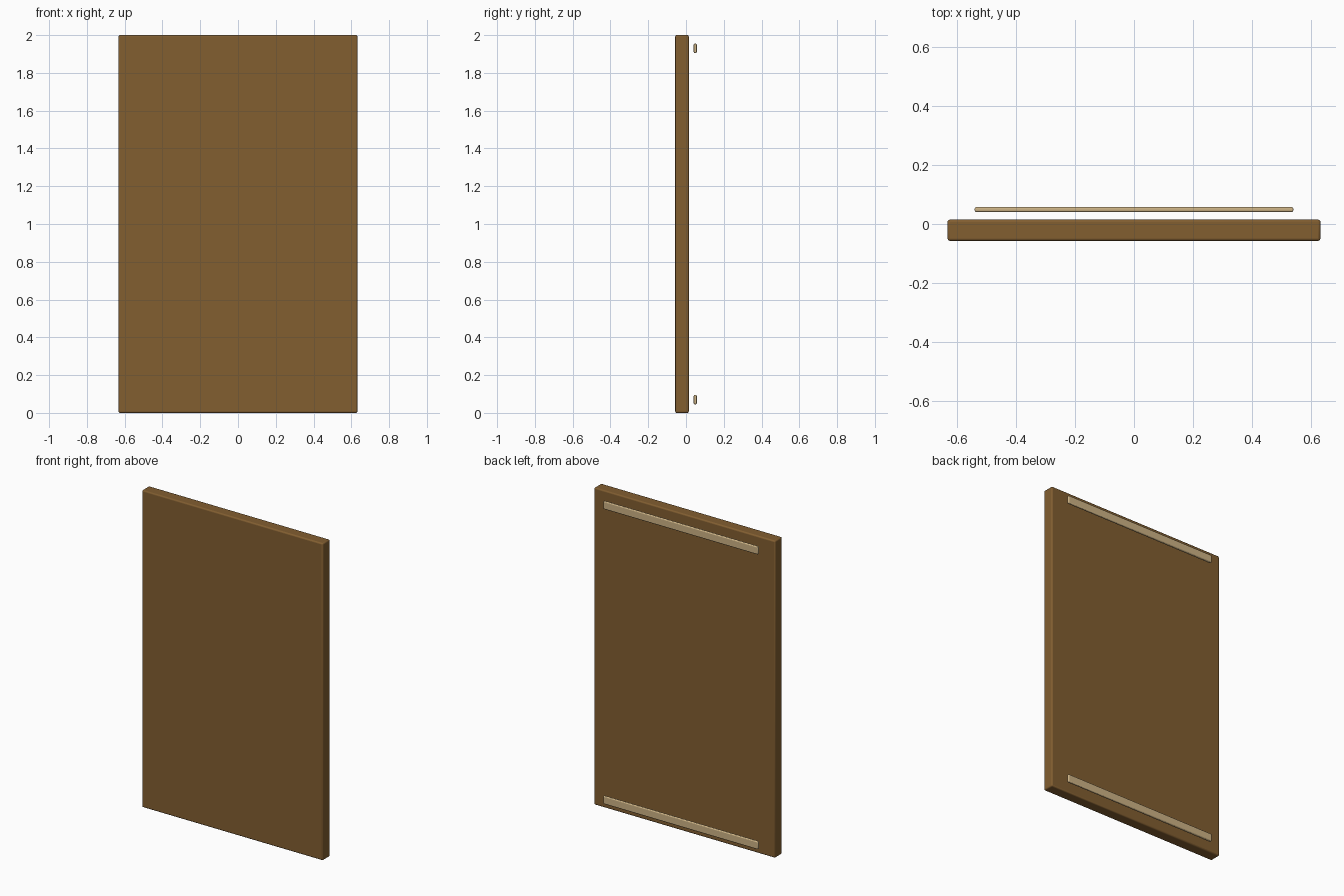
import bpy

# Clear the default cube
if "Cube" in bpy.data.objects:
    bpy.data.objects.remove(bpy.data.objects["Cube"], do_unlink=True)


def make_material(name, rgb):
    mat = bpy.data.materials.new(name)
    mat.use_nodes = True
    mat.diffuse_color = (*rgb, 1)
    bsdf = mat.node_tree.nodes["Principled BSDF"]
    bsdf.inputs["Base Color"].default_value = (*rgb, 1)
    bsdf.inputs["Roughness"].default_value = 0.7
    return mat


def rounded_box(name, size, centre, bevel, mat):
    bpy.ops.mesh.primitive_cube_add(size=1, location=centre)
    ob = bpy.context.object
    ob.name = name
    ob.scale = size
    bpy.ops.object.transform_apply(location=False, rotation=False, scale=True)
    ob.data.materials.append(mat)
    mod = ob.modifiers.new("Rounded edges", "BEVEL")
    mod.width = bevel
    mod.segments = 3
    bpy.ops.object.shade_smooth_by_angle()
    return ob


brown_wood = make_material("brown wood", (0.223, 0.112, 0.03))
pale_wood = make_material("pale wood", (0.617, 0.456, 0.238))

# Main upright board
rounded_box("board", (1.264, 0.072, 2.0), (0, -0.021, 1.0), 0.008, brown_wood)

# Two thin strips floating just behind the board
for name, z in (("lower_strip", 0.07), ("upper_strip", 1.93)):
    rounded_box(name, (1.08, 0.016, 0.049), (0, 0.049, z), 0.005, pale_wood)
